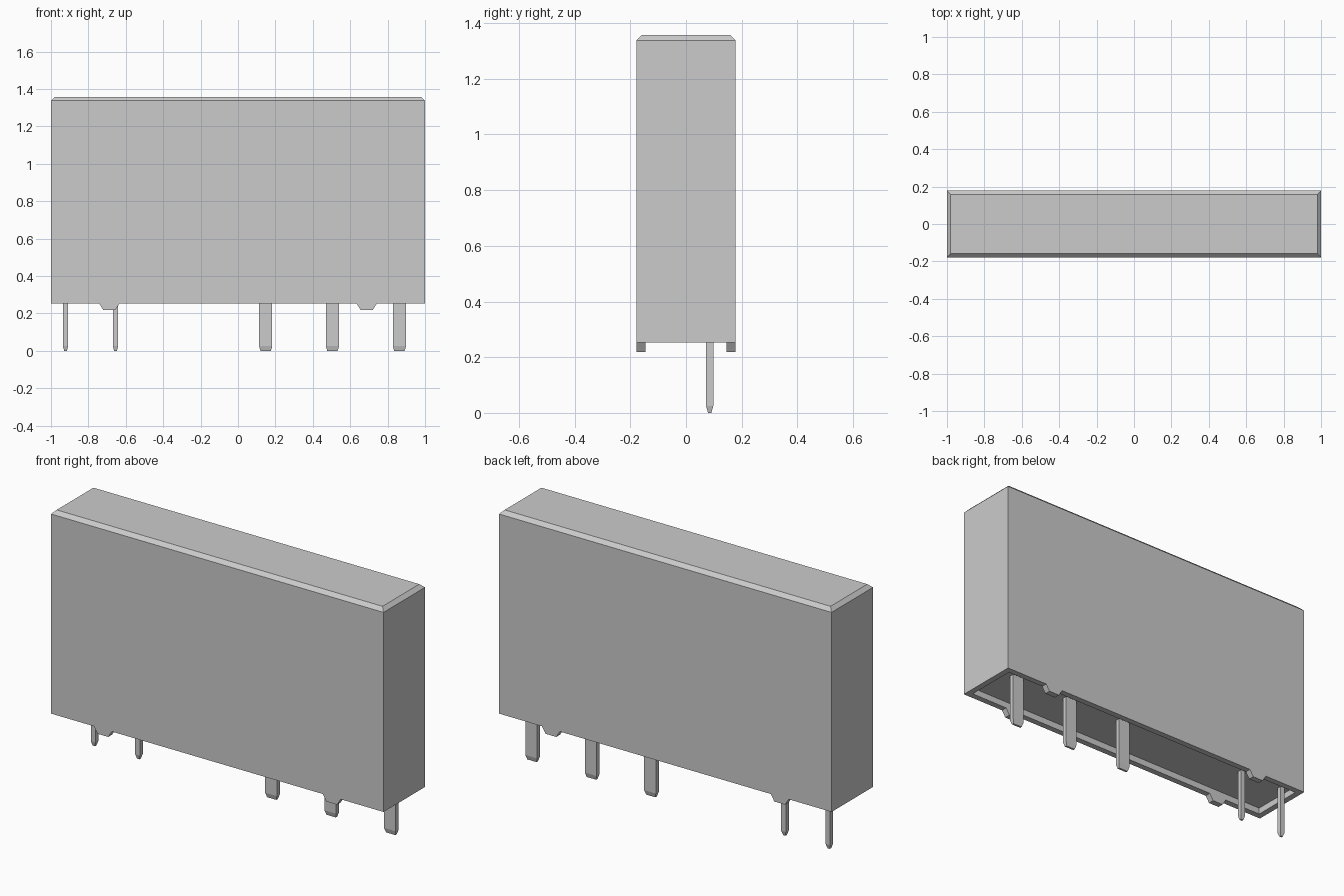
import bpy, bmesh

# Remove the default cube
cube = bpy.data.objects.get("Cube")
if cube:
    bpy.data.objects.remove(cube, do_unlink=True)

BASE, TOP, HX, HY = 0.253, 1.358, 1.0, 0.178
WALL, CHAMFER, RECESS = 0.033, 0.02, 0.035

grey = bpy.data.materials.new("light grey plastic")
grey.use_nodes = True
colour = (0.6, 0.6, 0.6, 1)
grey.diffuse_color = colour
grey.node_tree.nodes["Principled BSDF"].inputs["Base Color"].default_value = colour


def loft(name, sections, cx=0, cy=0):
    """Stack rectangles given as (half x, half y, z), capped at both ends."""
    bm = bmesh.new()
    rings = [[bm.verts.new((cx + sx * hx, cy + sy * hy, z))
              for sx, sy in ((-1, -1), (1, -1), (1, 1), (-1, 1))]
             for hx, hy, z in sections]
    for low, high in zip(rings, rings[1:]):
        for i in range(4):
            j = (i + 1) % 4
            bm.faces.new((low[i], low[j], high[j], high[i]))
    bm.faces.new(rings[0][::-1])
    bm.faces.new(rings[-1])
    bmesh.ops.recalc_face_normals(bm, faces=bm.faces)
    mesh = bpy.data.meshes.new(name)
    bm.to_mesh(mesh)
    bm.free()
    mesh.materials.append(grey)
    obj = bpy.data.objects.new(name, mesh)
    bpy.context.collection.objects.link(obj)
    return obj


# Housing: recessed underside, rim, straight walls and chamfered top
loft("housing", [
    (HX - WALL, HY - WALL, BASE + RECESS),
    (HX - WALL, HY - WALL, BASE),
    (HX, HY, BASE),
    (HX, HY, TOP - CHAMFER),
    (HX - CHAMFER, HY - CHAMFER, TOP),
])

# Tapered standoff feet under both long rims
for x, side_x in ((-0.688, "right"), (0.688, "left")):
    for s, side_y in ((-1, "front"), (1, "back")):
        loft(f"{side_y}_{side_x}_foot", [
            (0.032, WALL / 2, 0.218),
            (0.054, WALL / 2, BASE),
        ], x, s * (HY - WALL / 2))

# Terminal pins with tapered tips: two thin, three wide
PIN_Y, THICK, TIP = 0.085, 0.013, 0.025
pins = [("coil_pin", 0.014, (-0.922, -0.655)),
        ("contact_pin", 0.035, (0.148, 0.505, 0.863))]
for name, half, places in pins:
    for n, x in enumerate(places, 1):
        loft(f"{name}_{n}", [
            (half - 0.007, THICK - 0.007, 0),
            (half, THICK, TIP),
            (half, THICK, BASE + RECESS),
        ], x, PIN_Y)
